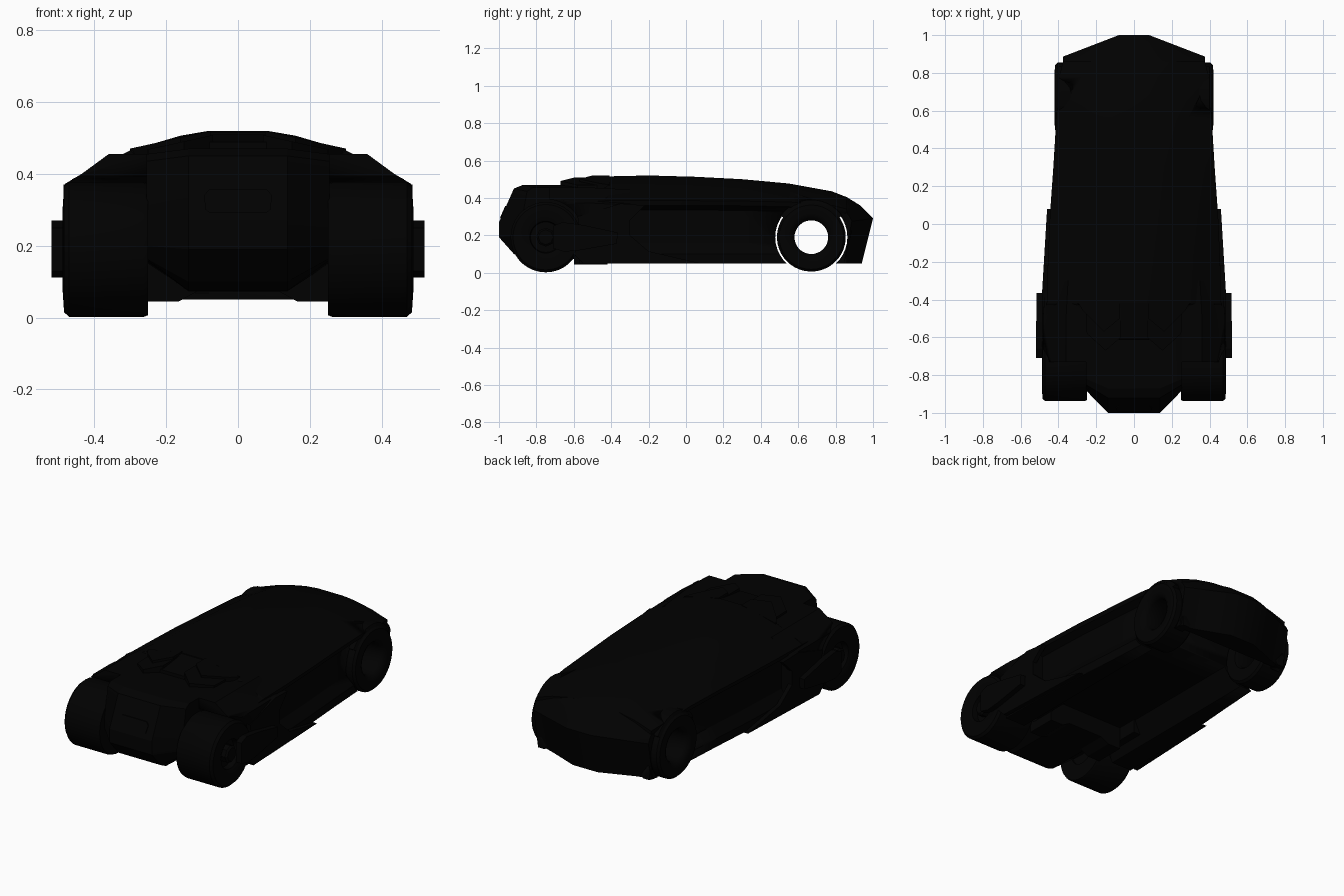
import bpy, bmesh, math

if "Cube" in bpy.data.objects:
    bpy.data.objects.remove(bpy.data.objects["Cube"])

paint = bpy.data.materials.new("near_black")
paint.diffuse_color = (0.0002, 0.0002, 0.0002, 1)
paint.use_nodes = True
paint.node_tree.nodes["Principled BSDF"].inputs["Base Color"].default_value = paint.diffuse_color


def make(name, verts, faces, mirror=False, angle=25):
    bm = bmesh.new()
    vs = [bm.verts.new(v) for v in verts]
    for f in faces:
        bm.faces.new([vs[i] for i in f])
    bmesh.ops.recalc_face_normals(bm, faces=bm.faces)
    me = bpy.data.meshes.new(name)
    bm.to_mesh(me)
    bm.free()
    ob = bpy.data.objects.new(name, me)
    bpy.context.collection.objects.link(ob)
    me.materials.append(paint)
    bpy.context.view_layer.objects.active = ob
    ob.select_set(True)
    bpy.ops.object.shade_smooth_by_angle(angle=math.radians(angle))
    ob.select_set(False)
    if mirror:
        ob.modifiers.new("mirror", 'MIRROR')
    return ob


def loft(name, rings, closed=False, **kw):
    """Skin equal-length rings; either cap the ends or close into a loop."""
    n, m = len(rings[0]), len(rings)
    verts = [p for r in rings for p in r]
    faces = []
    for i in range(m if closed else m - 1):
        a, b = i * n, ((i + 1) % m) * n
        faces += [(a + j, a + (j + 1) % n, b + (j + 1) % n, b + j) for j in range(n)]
    if not closed:
        faces += [tuple(range(n)), tuple(range((m - 1) * n, m * n))]
    return make(name, verts, faces, **kw)


def cut(ob, cutter):
    mod = ob.modifiers.new("cut", 'BOOLEAN')
    mod.operation, mod.object, mod.solver = 'DIFFERENCE', cutter, 'EXACT'
    cutter.hide_render = True
    cutter.hide_viewport = True


def circle(x, y, z, r, n=36):
    return [(x, y + r * math.cos(2 * math.pi * i / n), z + r * math.sin(2 * math.pi * i / n)) for i in range(n)]


FRONT, REAR, AXLE = -0.75, 0.67, 0.19

# main body: y, centre height, roof edge x, roof edge z, waist x, waist z
stations = [
    (-0.57, 0.44, 0.26, 0.43, 0.465, 0.375),
    (-0.43, 0.465, 0.29, 0.455, 0.462, 0.385),
    (-0.42, 0.515, 0.30, 0.465, 0.462, 0.385),
    (-0.20, 0.52, 0.30, 0.465, 0.456, 0.385),
    (0.05, 0.513, 0.30, 0.46, 0.445, 0.385),
    (0.30, 0.50, 0.295, 0.45, 0.427, 0.383),
    (0.55, 0.477, 0.28, 0.435, 0.412, 0.378),
    (0.78, 0.435, 0.27, 0.405, 0.397, 0.36),
    (0.86, 0.404, 0.27, 0.374, 0.375, 0.34),
]
rings = []
for y, zc, x3, z3, x4, z4 in stations:
    inset = 0.045 if y < 0.6 else 0.02
    half = [(0.08, zc), (0.16, zc - (zc - z3) * 0.25), (x3, z3), (x4, z4), (x4 - 0.005, z4 - 0.025),
            (x4 - inset, z4 - 0.05), (x4 - inset, 0.16), (x4 - 0.008, 0.10), (x4 - 0.012, 0.048),
            (0.32, 0.048), (0.26, 0.18)]
    rings.append([(x, y, z) for x, z in half + [(-x, z) for x, z in reversed(half)]])
body = loft("body", rings)

# tail: side profile skinned across the width, bowed in plan
tail_rings = []
for x in (-0.375, -0.34, -0.27, -0.16, -0.08, 0.08, 0.16, 0.27, 0.34, 0.375):
    a = abs(x)
    roof = 0.404 - 0.08 * max(0, a - 0.08) / 0.08 * 0.094 - 0.22 * max(0, a - 0.16) - 0.1 * max(0, a - 0.27)
    lip_y = 1.0 - 0.1 * max(0, a - 0.08) / 0.26
    lip_z = 0.29 - 0.05 * max(0, a - 0.08)
    tail_rings.append([(x, y, z) for y, z in (
        (0.82, roof - 0.004), (0.86, roof), (0.86 + (lip_y - 0.86) * 0.5, roof - (roof - lip_z) * 0.38),
        (lip_y, lip_z), (max(lip_y - 0.06, 0.845), 0.05), (0.82, 0.05))])
tail = loft("tail", tail_rings)

# wheel arch cutters
rear_arch = loft("rear_arch_cutter", [circle(s, REAR, AXLE, 0.193) for s in (-0.6, 0.6)])
front_arch = loft("front_arch_cutter", [circle(s, FRONT, AXLE, 0.203) for s in (-0.61, 0.61)])
cut(body, rear_arch)
cut(body, front_arch)
cut(tail, rear_arch)

# nose pod: side profile skinned across the width
profile = [(-0.87, 0.47), (-0.92, 0.45), (-1.0, 0.27), (-1.0, 0.19), (-0.92, 0.10), (-0.87, 0.075),
           (-0.42, 0.072), (-0.42, 0.47)]
outer = [(-0.82, 0.455), (-0.85, 0.435), (-0.88, 0.27), (-0.88, 0.20), (-0.85, 0.165), (-0.80, 0.16),
         (-0.42, 0.15), (-0.42, 0.455)]
loft("nose_pod", [[(x, y, z) for y, z in p]
                  for x, p in ((-0.255, outer), (-0.138, profile), (0.138, profile), (0.255, outer))], angle=15)
# thin intake plate lying on the sloping nose
slot = [(-0.095, 0.34), (-0.08, 0.357), (0.08, 0.357), (0.095, 0.34), (0.09, 0.30), (0.08, 0.293),
        (-0.08, 0.293), (-0.09, 0.30)]
loft("nose_intake", [[(x, -0.92 - (0.45 - z) * 0.444 - d, z) for x, z in slot] for d in (-0.003, 0.005)])
# sump under the nose
loft("nose_sump", [[(x, y, z) for x, z in ((-0.25, 0.17), (-0.25, 0.045), (-0.165, 0.045), (-0.115, 0.072),
                                          (0.115, 0.072), (0.165, 0.045), (0.25, 0.045), (0.25, 0.17))]
                   for y in (-0.60, -0.42)])


# layered hood prongs either side of a lower centre scoop
def prong(name, plan, lift):
    loft(name, [[(x, y, 0.42) for x, y in plan],
                [(x, y, 0.522 + lift - 0.22 * (x - 0.07)) for x, y in plan]], mirror=True)


prong("hood_lower_prong", [(0.07, -0.60), (0.15, -0.67), (0.25, -0.58), (0.255, -0.41), (0.07, -0.41)], -0.014)
prong("hood_upper_prong", [(0.075, -0.50), (0.16, -0.57), (0.27, -0.46), (0.30, -0.41), (0.075, -0.41)], -0.001)
loft("hood_scoop", [[(x, y, z) for y, z in ((-0.615, 0.42), (-0.61, 0.488), (-0.41, 0.512), (-0.41, 0.42))]
                    for x in (-0.08, 0.08)])

# front fenders over the wheels
fender_section = [(0.25, 0.455), (0.36, 0.455), (0.435, 0.40), (0.482, 0.372), (0.484, 0.10), (0.25, 0.10)]
fender_rings = [(-0.73, 1.0, 0.0), (-0.50, 1.0, 0.0), (-0.30, 0.97, 0.01)]
fender = loft("front_fender", [[(x * s if x > 0.3 else 0.25, y, z - d if z > 0.2 else z)
                                for x, z in fender_section] for y, s, d in fender_rings], mirror=True)
cut(fender, front_arch)


# side plates following the tapering flank
def flank(name, outline, x_at, thick):
    loft(name, [[(x_at(y) - t, y, z) for y, z in outline] for t in (0, thick)], mirror=True)


flank("side_skirt", [(-0.60, 0.10), (-0.55, 0.05), (0.08, 0.05), (-0.20, 0.115), (-0.30, 0.20), (-0.30, 0.28),
                     (-0.22, 0.36), (-0.35, 0.37), (-0.58, 0.30), (-0.56, 0.17)],
      lambda y: 0.486 - 0.06 * max(0, y + 0.35), 0.025)
flank("wheel_arm", [(-0.71, 0.13), (-0.65, 0.112), (-0.57, 0.12), (-0.37, 0.155), (-0.365, 0.215), (-0.55, 0.255),
                    (-0.66, 0.27), (-0.71, 0.25)], lambda y: 0.519 - 0.008 * (y + 0.7), 0.035)


# wheels revolved around their axles: (x, radius) sections
def wheel(name, y, section):
    loft(name, [circle(x, y, AXLE, r) for x, r in section], closed=True, mirror=True, angle=35)


wheel("front_tyre", FRONT, [(0.25, 0.09), (0.25, 0.183), (0.262, 0.188), (0.470, 0.188), (0.484, 0.175),
                            (0.488, 0.115), (0.475, 0.085), (0.43, 0.08)])
loft("front_hub", [circle(x, FRONT, AXLE, r) for x, r in ((0.26, 0.092), (0.44, 0.085))], mirror=True)
loft("front_hub_cap", [circle(x, FRONT, AXLE, r, 8) for x, r in ((0.43, 0.05), (0.475, 0.05), (0.485, 0.04))],
     mirror=True)
wheel("rear_tyre", REAR, [(0.255, 0.10), (0.255, 0.172), (0.268, 0.184), (0.405, 0.184), (0.418, 0.172),
                          (0.421, 0.125), (0.408, 0.10), (0.39, 0.09), (0.27, 0.09)])
# fender band closing the top of each rear arch
arc = [math.radians(a) for a in range(35, 146, 10)]
loft("rear_fender", [[(x, REAR + r * math.cos(a), AXLE + r * math.sin(a))
                      for x, r in ((0.28, 0.183), (0.408, 0.183), (0.40, 0.2), (0.28, 0.206))] for a in arc],
     mirror=True)
